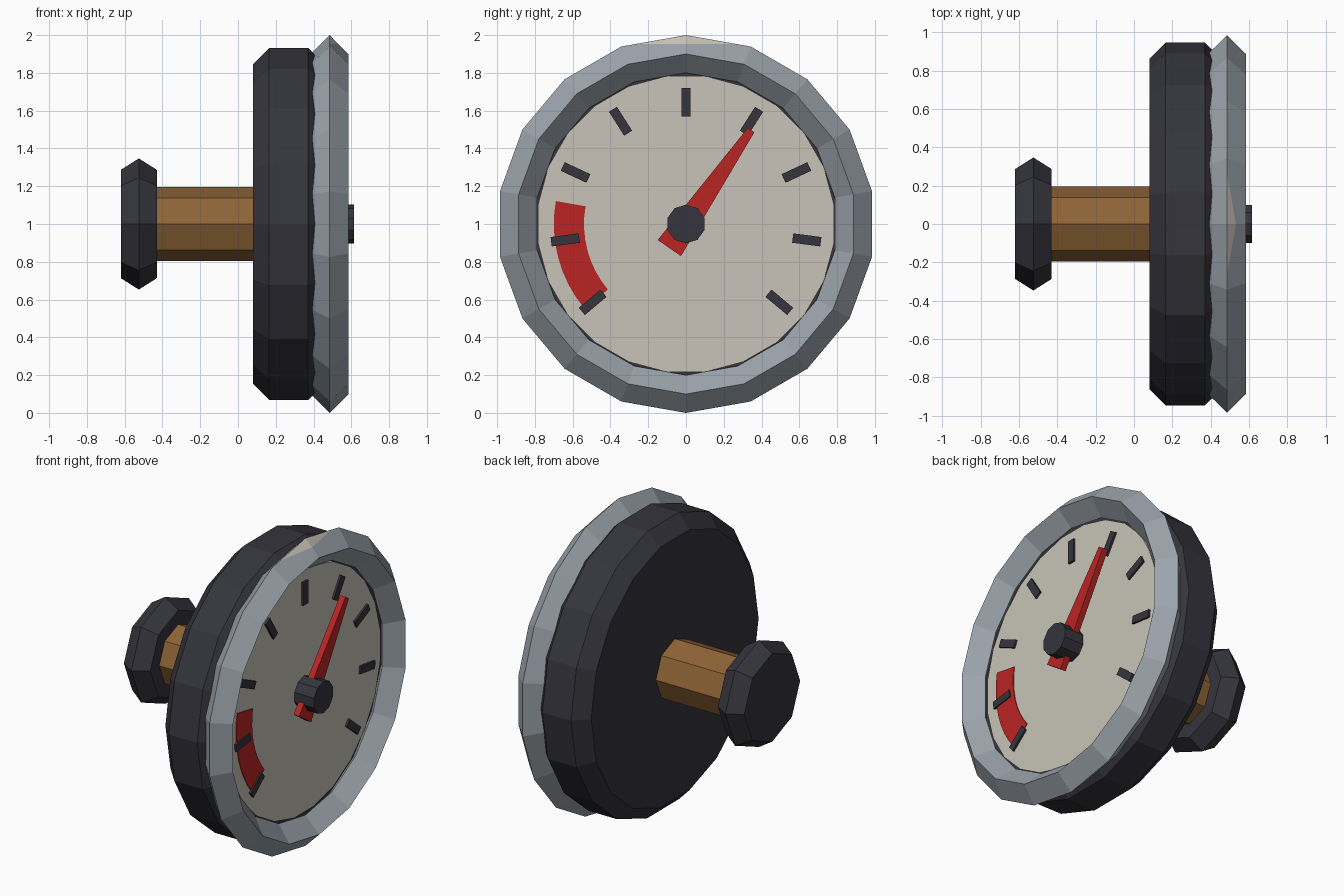
import bpy, bmesh
from math import sin, cos, radians, pi

if "Cube" in bpy.data.objects:
    bpy.data.objects.remove(bpy.data.objects["Cube"])


def material(name, rgb):
    m = bpy.data.materials.new(name)
    m.diffuse_color = (*rgb, 1)
    m.use_nodes = True
    m.node_tree.nodes["Principled BSDF"].inputs["Base Color"].default_value = m.diffuse_color
    return m


DARK = material("charcoal", (0.035, 0.035, 0.046))
STEEL = material("steel grey", (0.33, 0.37, 0.41))
CREAM = material("cream", (0.58, 0.55, 0.48))
RED = material("red", (0.50, 0.018, 0.018))
BROWN = material("brown", (0.27, 0.125, 0.037))


def point(x, r, a):
    """Point at radius r and clockwise angle a from the top of the dial."""
    return (x, r * sin(a), 1 + r * cos(a))


def finish(bm, name, *mats):
    bmesh.ops.recalc_face_normals(bm, faces=bm.faces[:])
    me = bpy.data.meshes.new(name)
    bm.to_mesh(me)
    bm.free()
    for m in mats:
        me.materials.append(m)
    ob = bpy.data.objects.new(name, me)
    bpy.context.collection.objects.link(ob)
    return ob


def lathe(profile, sides, flat_top=False, ring=False):
    """Turn an (x, radius) profile about the gauge axis, capped or as a closed ring."""
    bm = bmesh.new()
    off = pi / sides if flat_top else 0
    rows = [[bm.verts.new(point(x, r, off + 2 * pi * i / sides)) for i in range(sides)]
            for x, r in profile]
    pairs = list(zip(rows, rows[1:])) + ([(rows[-1], rows[0])] if ring else [])
    for a, b in pairs:
        for i in range(sides):
            j = (i + 1) % sides
            bm.faces.new((a[i], a[j], b[j], b[i]))
    if not ring:
        bm.faces.new(rows[0])
        bm.faces.new(rows[-1])
    return bm


def plate(name, outline, angle, x0, x1, mat):
    """Extrude an outline (across, along) turned to an angle on the dial."""
    bm = bmesh.new()
    c, s = cos(angle), sin(angle)
    back, front = [[bm.verts.new((x, u * c + v * s, 1 - u * s + v * c)) for u, v in outline]
                   for x in (x0, x1)]
    bm.faces.new(back)
    bm.faces.new(front)
    n = len(outline)
    for i in range(n):
        j = (i + 1) % n
        bm.faces.new((back[i], back[j], front[j], front[i]))
    return finish(bm, name, mat)


# Turned parts: knob, stem and chamfered body
finish(lathe([(-0.62, 0.287), (-0.525, 0.347), (-0.43, 0.287)], 8), "rear_knob", DARK)
finish(lathe([(-0.45, 0.195), (0.10, 0.195)], 8), "stem", BROWN)
finish(lathe([(0.08, 0.86), (0.165, 0.947), (0.37, 0.947), (0.455, 0.86)], 18, True),
       "body", DARK)

# Bezel ring with a cream sliver at the very top of its front slope
bm = lathe([(0.385, 0.9), (0.485, 1.0), (0.585, 0.9), (0.485, 0.8)], 18, ring=True)
bmesh.ops.bisect_plane(bm, geom=bm.verts[:] + bm.edges[:] + bm.faces[:],
                       plane_co=(0, 0, 1.953), plane_no=(0, 0, 1))
for f in bm.faces:
    mid = f.calc_center_median()
    f.material_index = int(mid.z > 1.953 and mid.x > 0.485)
finish(bm, "bezel", STEEL, CREAM)

# Dial disc
finish(lathe([(0.44, 0.79), (0.475, 0.79)], 24, True), "dial", CREAM)

# Red warning band
arc = [radians(-80 - 50 * i / 8) for i in range(9)]
band = [(0.70 * sin(a), 0.70 * cos(a)) for a in arc]
band += [(0.54 * sin(a), 0.54 * cos(a)) for a in reversed(arc)]
plate("warning_band", band, 0, 0.474, 0.480, RED)

# Tick marks
for i in range(9):
    plate(f"tick_{i + 1}", [(-0.025, 0.57), (0.025, 0.57), (0.025, 0.72), (-0.025, 0.72)],
          radians(-130 + 32.5 * i), 0.474, 0.488, DARK)

# Tapered needle and its hub
plate("needle", [(-0.075, -0.155), (0.075, -0.155), (0.021, 0.605), (-0.021, 0.605)],
      radians(34.7), 0.505, 0.545, RED)
finish(lathe([(0.47, 0.103), (0.615, 0.103)], 10), "hub", DARK)
